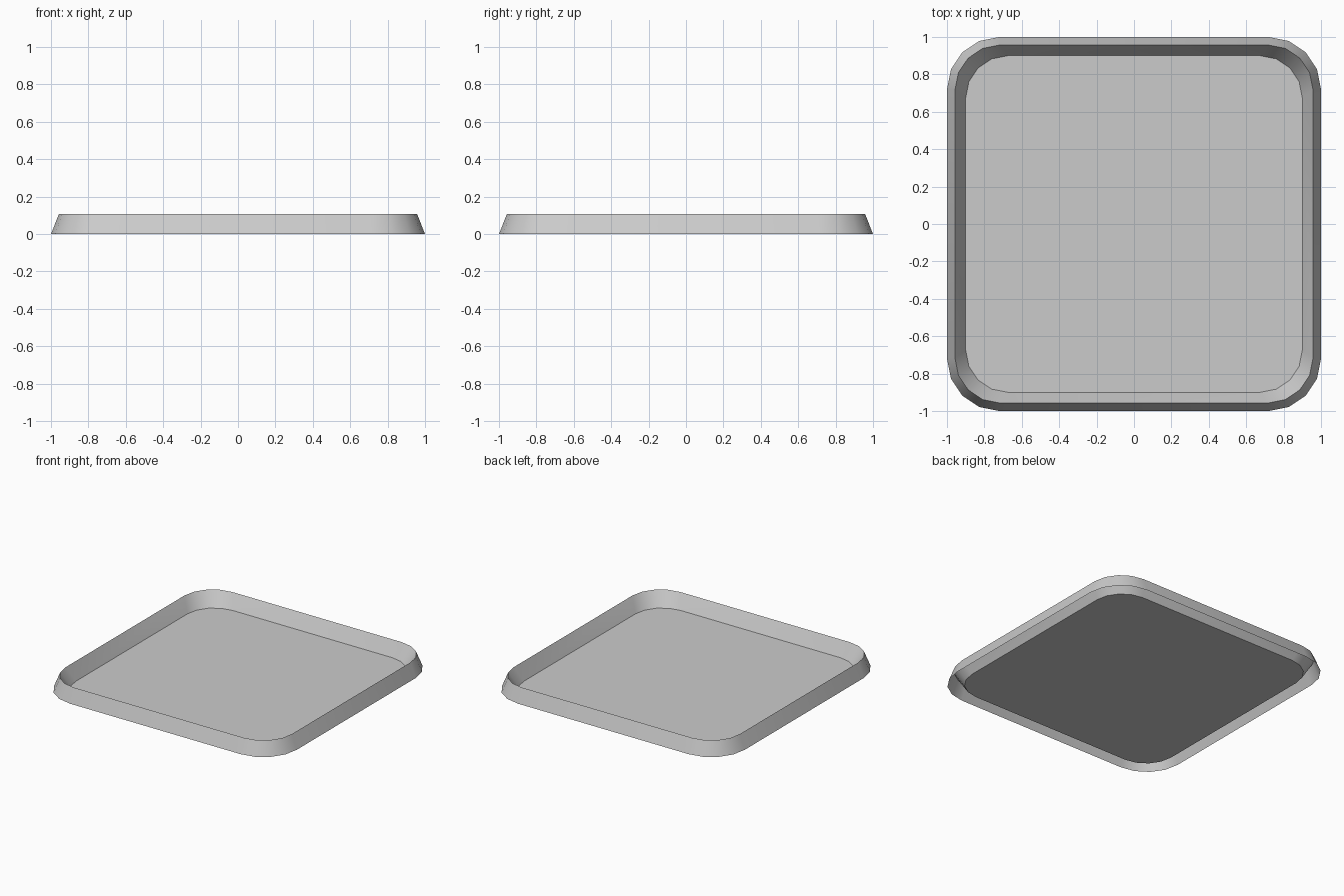
import bpy, bmesh
from math import cos, sin, pi

if "Cube" in bpy.data.objects:
    bpy.data.objects.remove(bpy.data.objects["Cube"])

SEGS = 4  # faces per rounded corner


def rounded_square(bm, half, radius, z):
    """Ring of vertices around a square with rounded corners."""
    c = half - radius
    ring = []
    for q, (sx, sy) in enumerate([(1, 1), (-1, 1), (-1, -1), (1, -1)]):
        for i in range(SEGS + 1):
            a = (q + i / SEGS) * pi / 2
            ring.append(bm.verts.new((sx * c + radius * cos(a),
                                      sy * c + radius * sin(a), z)))
    return ring


def bridge(bm, a, b):
    n = len(a)
    for i in range(n):
        j = (i + 1) % n
        bm.faces.new((a[i], a[j], b[j], b[i]))


# Tray: outer skirt, thin rim, inner wall and floor (open underneath the rim)
bm = bmesh.new()
foot = rounded_square(bm, 1.0, 0.28, 0.0)
rim = rounded_square(bm, 0.957, 0.24, 0.108)
floor = rounded_square(bm, 0.90, 0.225, 0.0)
bridge(bm, foot, rim)
bridge(bm, rim, floor)
bm.faces.new(floor)

mesh = bpy.data.meshes.new("tray")
bm.to_mesh(mesh)
bm.free()
tray = bpy.data.objects.new("tray", mesh)
bpy.context.collection.objects.link(tray)

# Smooth corners, sharp rim and floor edge
bpy.context.view_layer.objects.active = tray
tray.select_set(True)
bpy.ops.object.shade_smooth_by_angle(angle=pi / 6)
